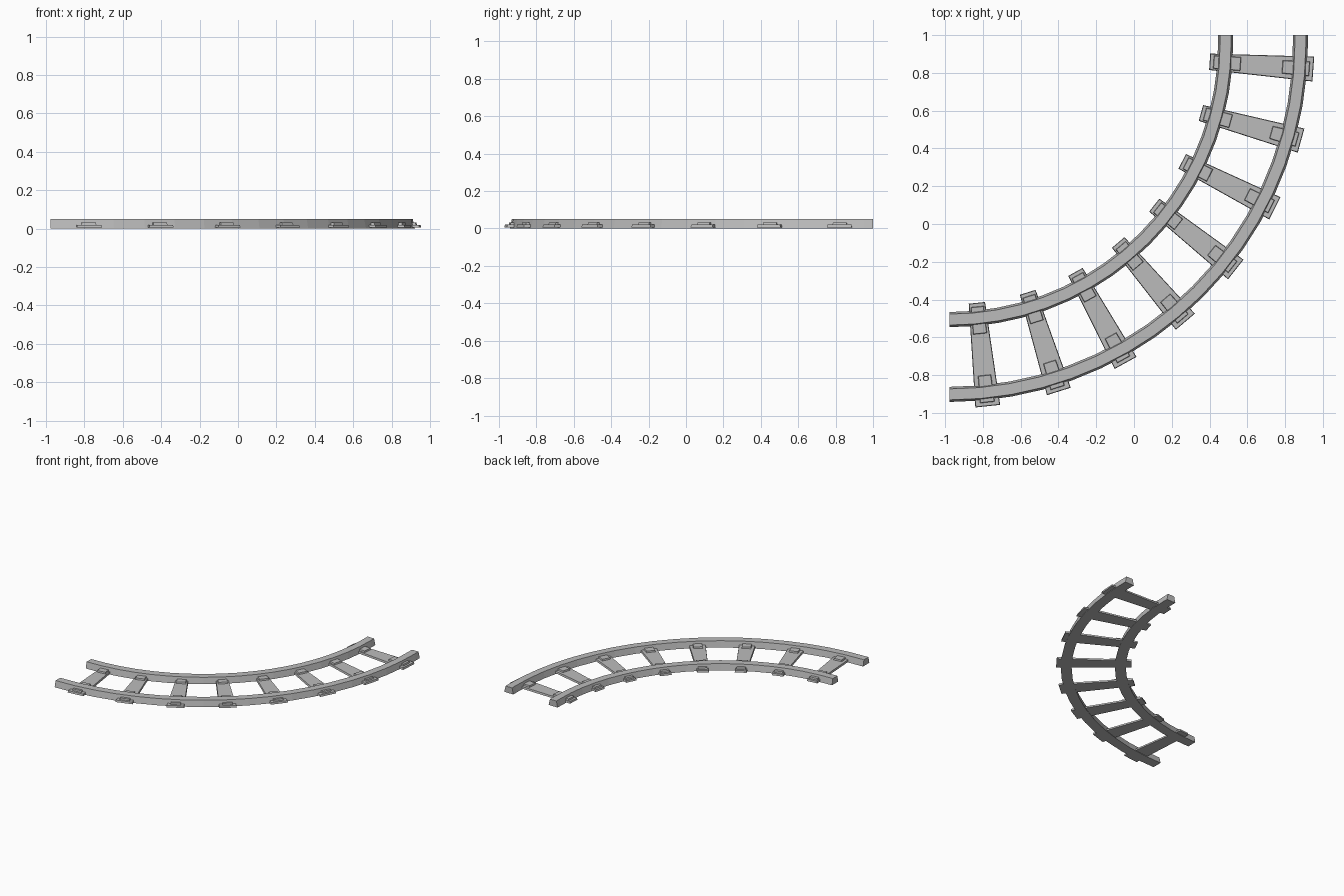
import bpy
import bmesh
from math import radians, cos, sin
from mathutils import Vector

cube = bpy.data.objects.get("Cube")
if cube:
    bpy.data.objects.remove(cube)

CENTRE = Vector((-0.976, 0.955, 0))
LEAD = 0.045          # short straight piece at the back end
SEGMENTS = 18
SLEEPERS = 8

grey = bpy.data.materials.new("track_grey")
grey.use_nodes = True
colour = (0.5, 0.5, 0.5, 1)
grey.diffuse_color = colour
grey.node_tree.nodes["Principled BSDF"].inputs["Base Color"].default_value = colour


def polar(radius, angle, z, side=0.0):
    """Point on the bend, shifted sideways along the track."""
    out = Vector((cos(angle), sin(angle), 0))
    along = Vector((-sin(angle), cos(angle), 0))
    return CENTRE + out * radius + along * side + Vector((0, 0, z))


def loft(name, rings):
    """Skin a list of equal rings and cap both ends."""
    bm = bmesh.new()
    loops = [[bm.verts.new(p) for p in ring] for ring in rings]
    n = len(loops[0])
    for a, b in zip(loops, loops[1:]):
        for i in range(n):
            j = (i + 1) % n
            bm.faces.new((a[i], a[j], b[j], b[i]))
    bm.faces.new(loops[0])
    bm.faces.new(loops[-1])
    bmesh.ops.recalc_face_normals(bm, faces=bm.faces)
    mesh = bpy.data.meshes.new(name)
    bm.to_mesh(mesh)
    bm.free()
    mesh.materials.append(grey)
    obj = bpy.data.objects.new(name, mesh)
    bpy.context.collection.objects.link(obj)
    return obj


def rail(name, radius):
    # trapezoid section swept round the quarter bend
    section = [(-0.04, 0), (0.04, 0), (0.029, 0.05), (-0.029, 0.05)]
    rings = [[polar(radius + r, 0, z, LEAD) for r, z in section]]
    for i in range(SEGMENTS + 1):
        angle = -radians(90) * i / SEGMENTS
        rings.append([polar(radius + r, angle, z) for r, z in section])
    return loft(name, rings)


def slab(name, angle, r0, r1, w0, w1, z0, z1, inset):
    # tapered flat block lying across the track
    rings = []
    for z, d in ((z0, 0), (z1, inset)):
        rings.append([polar(r0 + d, angle, z, d - w0 / 2),
                      polar(r1 - d, angle, z, d - w1 / 2),
                      polar(r1 - d, angle, z, w1 / 2 - d),
                      polar(r0 + d, angle, z, w0 / 2 - d)])
    return loft(name, rings)


rail("inner_rail", 1.461)
rail("outer_rail", 1.857)

# sleepers, each with a fixing plate under both rails
for k in range(SLEEPERS):
    angle = radians(-4 - 80 * k / (SLEEPERS - 1))
    slab(f"sleeper_{k + 1}", angle, 1.38, 1.93, 0.087, 0.132, 0.005, 0.02, 0.003)
    slab(f"inner_plate_{k + 1}", angle, 1.40, 1.545, 0.07, 0.074, 0.018, 0.032, 0.003)
    slab(f"outer_plate_{k + 1}", angle, 1.765, 1.91, 0.07, 0.078, 0.018, 0.032, 0.003)
